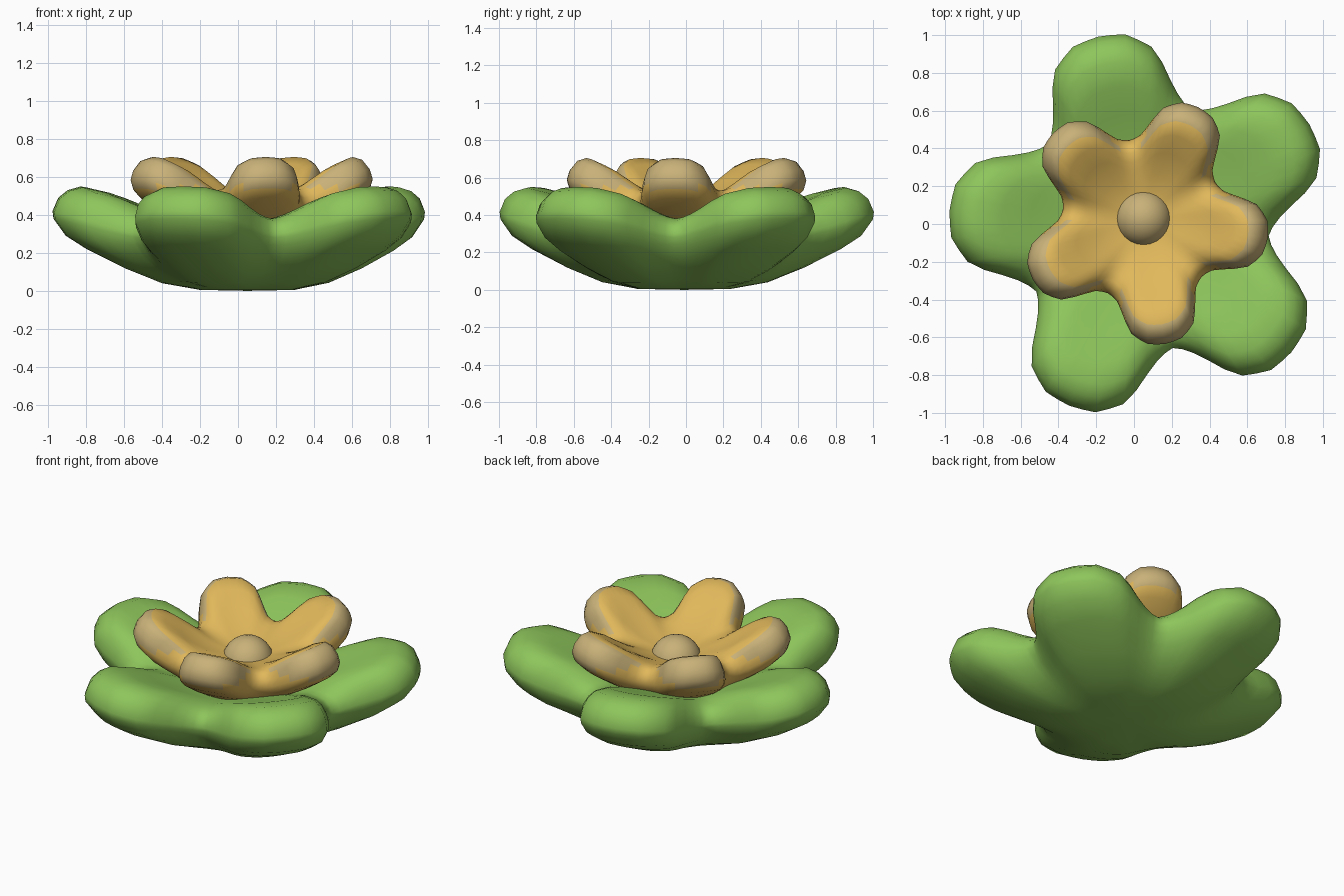
import bpy, bmesh, math

if "Cube" in bpy.data.objects:
    bpy.data.objects.remove(bpy.data.objects["Cube"])


def material(name, rgb):
    m = bpy.data.materials.new(name)
    m.diffuse_color = (*rgb, 1)
    m.use_nodes = True
    m.node_tree.nodes["Principled BSDF"].inputs["Base Color"].default_value = m.diffuse_color
    return m


green = material("leaf green", (0.27, 0.56, 0.105))
gold = material("golden yellow", (0.75, 0.48, 0.105))
tan = material("pale tan", (0.58, 0.44, 0.19))

# share of petal length left at each angle away from the petal axis
FALLOFF = [(0, 1), (8, .97), (16.5, .77), (20, .57), (24.5, .30), (30, .08), (36, 0)]


def petal_weight(deg, narrow):
    a = min(abs((deg + 36) % 72 - 36) * narrow, 36)
    for (a0, w0), (a1, w1) in zip(FALLOFF, FALLOFF[1:]):
        if a <= a1:
            return w0 + (w1 - w0) * (a - a0) / (a1 - a0)
    return 0


def flower_cup(name, centre, turn, tip, valley, mats, narrow=1.0, steps=90):
    """Sweep around the centre, blending between a tip and a valley section."""
    bm = bmesh.new()
    rings = []
    for (rt, zt), (rv, zv) in zip(tip[1:-1], valley[1:-1]):
        ring = []
        for i in range(steps):
            d = 360 * i / steps
            w = petal_weight(d, narrow)
            r, z = rv + (rt - rv) * w, zv + (zt - zv) * w
            a = math.radians(d + turn)
            ring.append(bm.verts.new((centre[0] + r * math.cos(a),
                                      centre[1] + r * math.sin(a), z)))
        rings.append(ring)
    low = bm.verts.new((*centre, tip[0][1]))
    high = bm.verts.new((*centre, tip[-1][1]))
    for i in range(steps):
        j = (i + 1) % steps
        bm.faces.new((low, rings[0][j], rings[0][i]))
        bm.faces.new((high, rings[-1][i], rings[-1][j]))
        for a, b in zip(rings, rings[1:]):
            bm.faces.new((a[i], a[j], b[j], b[i]))
    bmesh.ops.recalc_face_normals(bm, faces=bm.faces)
    for f in bm.faces:
        f.smooth = True
        c = f.calc_center_median()
        out = f.normal.x * (c.x - centre[0]) + f.normal.y * (c.y - centre[1])
        # pale band on the outer side of the upper rim
        if len(mats) > 1 and out > 0.02 and c.z > 0.54:
            f.material_index = 1
    me = bpy.data.meshes.new(name)
    bm.to_mesh(me)
    bm.free()
    ob = bpy.data.objects.new(name, me)
    bpy.context.collection.objects.link(ob)
    for m in mats:
        me.materials.append(m)
    return ob


# outer green petals
flower_cup("outer_petals", (0.05, -0.01), 31.5,
           [(0, 0), (.25, .005), (.45, .04), (.65, .12), (.85, .22), (.96, .29), (1.025, .38), (1.03, .42),
            (1.0, .49), (.95, .53), (.88, .55), (.75, .52), (.6, .46), (.3, .35), (0, .3)],
           [(0, 0), (.25, .005), (.42, .05), (.53, .11), (.61, .18), (.65, .24), (.665, .28), (.665, .30),
            (.65, .34), (.61, .37), (.56, .38), (.48, .38), (.4, .36), (.25, .33), (0, .3)],
           [green])

# inner golden petals
flower_cup("inner_petals", (0.05, 0.02), -8,
           [(0, .25), (.2, .26), (.35, .33), (.5, .42), (.6, .49), (.65, .54), (.665, .59), (.65, .64),
            (.61, .69), (.56, .705), (.48, .67), (.38, .6), (.25, .52), (.12, .48), (0, .47)],
           [(0, .25), (.2, .27), (.28, .30), (.35, .34), (.4, .38), (.42, .42), (.43, .45), (.42, .49),
            (.39, .52), (.36, .53), (.31, .525), (.27, .515), (.2, .5), (.12, .48), (0, .47)],
           [gold, tan], narrow=1.06)

# round flower centre
bpy.ops.mesh.primitive_uv_sphere_add(segments=24, ring_count=14, radius=0.15, location=(0.05, 0.03, 0.43))
heart = bpy.context.object
heart.name = "flower_centre"
heart.data.materials.append(tan)
bpy.ops.object.shade_smooth()
